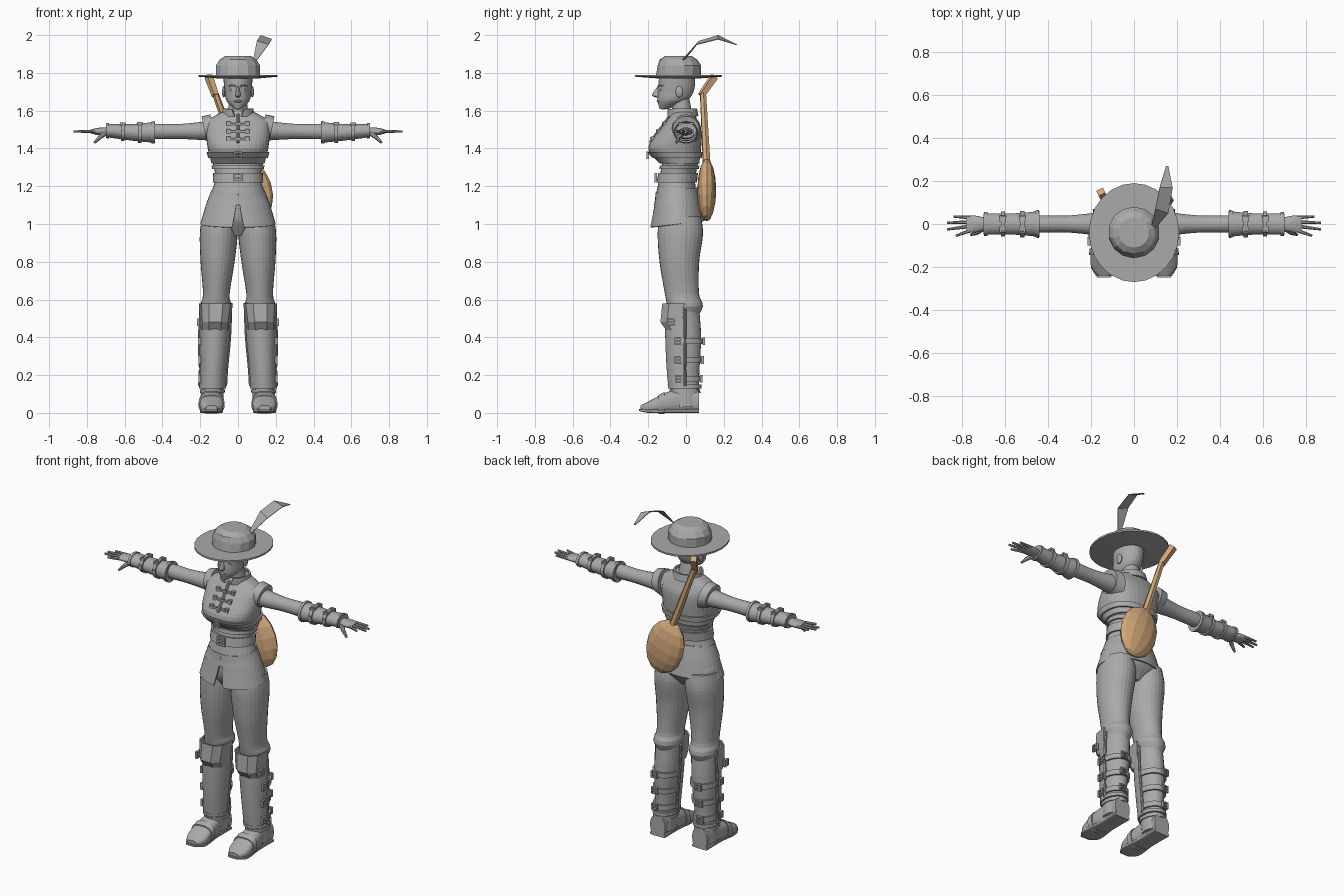
import bpy, bmesh, math
from mathutils import Vector, Matrix

cube = bpy.data.objects.get("Cube")
if cube:
    bpy.data.objects.remove(cube, do_unlink=True)


def material(name, *rgb):
    mat = bpy.data.materials.new(name)
    mat.use_nodes = True
    mat.diffuse_color = (*rgb, 1)
    mat.node_tree.nodes["Principled BSDF"].inputs["Base Color"].default_value = (*rgb, 1)
    return mat


GREY = material("plain_grey", .4, .4, .4)
WOOD = material("light_wood", .65, .4, .2)
smooth_parts = []


def finish(name, bm, mat=GREY, mirror=False, smooth=True, thick=0):
    bmesh.ops.recalc_face_normals(bm, faces=bm.faces)
    mesh = bpy.data.meshes.new(name)
    bm.to_mesh(mesh)
    bm.free()
    mesh.materials.append(mat)
    part = bpy.data.objects.new(name, mesh)
    bpy.context.collection.objects.link(part)
    if thick:
        part.modifiers.new("thickness", "SOLIDIFY").thickness = thick
    if mirror:
        part.modifiers.new("mirror", "MIRROR").use_mirror_merge = False
    if smooth:
        smooth_parts.append(part)


class Profile:
    """Smooth body outline; each row is position, half width, low side, high side."""

    def __init__(self, *rows, axis="z", offset=0, lean=0):
        self.rows, self.offset, self.lean = rows, offset, lean
        self.along = "xyz".index(axis)
        self.across, self.deep = [k for k in range(3) if k != self.along]
        self.knots = [row[0] for row in rows]

    def even(self, count=14):
        first, last = self.knots[0], self.knots[-1]
        return [first + (last - first) * k / count for k in range(count + 1)]

    def slope(self, i):
        a, b = self.rows[max(i - 1, 0)], self.rows[min(i + 1, len(self.rows) - 1)]
        return [(q - p) / (b[0] - a[0]) for p, q in zip(a, b)]

    def at(self, pos):
        # centre and the two radius vectors of the cross-section
        i = max(k for k in range(len(self.rows) - 1) if k == 0 or self.knots[k] <= pos)
        a, b = self.rows[i], self.rows[i + 1]
        h = b[0] - a[0]
        t = (pos - a[0]) / h
        _, wide, low, high = [p + t * t * (3 - 2 * t) * (q - p) + h * t * (1 - t) * ((1 - t) * m - t * n)
                              for p, q, m, n in zip(a, b, self.slope(i), self.slope(i + 1))]
        centre, u, v = Vector(), Vector(), Vector()
        centre[self.along] = pos
        centre[self.across] = self.offset + self.lean * pos
        centre[self.deep] = (low + high) / 2
        u[self.across], v[self.deep] = wide, (high - low) / 2
        return centre, u, v


def skin(bm, rings, closed=True):
    loops = [[bm.verts.new(p) for p in ring] for ring in rings]
    count = len(loops[0])
    for r, s in zip(loops, loops[1:]):
        for k in range(count if closed else count - 1):
            j = (k + 1) % count
            bm.faces.new((r[k], r[j], s[j], s[k]))
    if closed:
        bm.faces.new(loops[0])
        bm.faces.new(loops[-1])


def sweep(name, profile, stops=None, n=28, power=2, grow=0, gap=None, open_at=90, shear=None, **kw):
    # gap: half opening in degrees at the first and last stop, for shells
    stops = stops or profile.even()
    rings = []
    for i, pos in enumerate(stops):
        centre, u, v = profile.at(pos)
        u, v = u + u.normalized() * grow, v + v.normalized() * grow
        half = gap[0] + (gap[1] - gap[0]) * i / (len(stops) - 1) if gap else 0
        ring = []
        for k in range(n + bool(gap)):
            angle = math.radians(open_at + half + (360 - 2 * half) * k / n)
            c, s = (math.copysign(abs(f(angle)) ** (2 / power), f(angle)) for f in (math.cos, math.sin))
            off = u * c + v * s
            if shear:
                source, target, amount = shear
                off[target] += amount * off[source]
            ring.append(centre + off)
        rings.append(ring)
    bm = bmesh.new()
    skin(bm, rings, not gap)
    finish(name, bm, **kw)


def strap(name, profile, pos, width=.03, grow=.01, **kw):
    sweep(name, profile, [pos - width / 2, pos + width / 2], grow=grow, **kw)


def tube(name, points, radius, taper=1, n=8, **kw):
    points = [Vector(p) for p in points]
    last = len(points) - 1
    rings = []
    for i, p in enumerate(points):
        turn = (points[min(i + 1, last)] - points[max(i - 1, 0)]).to_track_quat("Z", "Y")
        r = radius * (1 + (taper - 1) * i / last)
        rings.append([p + turn @ Vector((r * math.cos(a), r * math.sin(a), 0))
                      for a in (math.tau * (k + .5) / n for k in range(n))])
    bm = bmesh.new()
    skin(bm, rings)
    finish(name, bm, **kw)


def boxes(name, items, **kw):
    bm = bmesh.new()
    for centre, size in items:
        bmesh.ops.create_cube(bm, size=1, matrix=Matrix.Translation(centre) @ Matrix.Diagonal((*size, 1)))
    finish(name, bm, smooth=False, **kw)


def buckle(name, centre, facing="y", size=.04, **kw):
    # square frame with a pin
    normal = "xyz".index(facing)
    i, j = [k for k in range(3) if k != normal]
    items = []
    for side in (-1, 0, 1):
        for line, other in ((i, j), (j, i)):
            if side or line == j:
                spot, bar = Vector(centre), Vector((.014, .014, .014))
                spot[line] += side * size * .4
                bar[line], bar[other] = size / 5, size
                items.append((spot, bar))
    boxes(name, items, **kw)


def ball(name, centre, size, turn=Matrix(), u=16, v=10, **kw):
    bm = bmesh.new()
    bmesh.ops.create_uvsphere(bm, u_segments=u, v_segments=v, radius=1,
                              matrix=Matrix.Translation(centre) @ turn @ Matrix.Diagonal((*size, 1)))
    finish(name, bm, **kw)


# Torso: waist, vest, collar, belts and split skirt
waist = Profile((1.1, .17, -.17, .07), (1.2, .13, -.15, .05), (1.25, .12, -.14, .05), (1.35, .14, -.12, .07))
vest = Profile((1.32, .14, -.14, .07), (1.4, .16, -.2, .08), (1.5, .17, -.14, .08),
               (1.55, .16, -.1, .06), (1.6, .07, -.07, .04))
neck = Profile((1.55, .06, -.07, .04), (1.7, .04, -.08, .01))
skirt = Profile((1, .2, -.19, .1), (1.1, .17, -.17, .08), (1.18, .14, -.16, .06))
sweep("waist", waist)
sweep("vest", vest, n=36, power=2.4)
sweep("neck", neck)
sweep("collar", neck, [1.57, 1.61], grow=.02, gap=(12, 24), open_at=270, thick=.01)
sweep("skirt", skirt, n=36, gap=(9, 0), open_at=270, shear=(1, 2, .12), thick=.008)
strap("waist_belt", waist, 1.245, .05)
strap("waist_trim", waist, 1.3, .02)
strap("chest_belt", vest, 1.365, n=36, power=2.4)


def front(profile, z):
    centre, _, depth = profile.at(z)
    return centre - depth


buckle("waist_buckle", front(waist, 1.245) + Vector((0, -.02, 0)), size=.05)
buckle("chest_buckle", front(vest, 1.365) + Vector((0, -.02, 0)))

# Chest fastenings: crossing bars with knobs on a placket
clasps = []
for z in (1.45, 1.49, 1.53):
    spot = front(vest, z)
    clasps += [(spot, (.09, .016, .01)), (spot, (.02, .024, .02))]
    clasps += [(spot + Vector((side * .05, .004, 0)), (.02, .02, .024)) for side in (-1, 1)]
boxes("chest_clasps", clasps)
tube("vest_placket", [front(vest, z) for z in (1.43, 1.48, 1.53, 1.58)], .008)

# Arms with shoulder caps and strapped bracers
arm = Profile((.12, .06, 1.44, 1.55), (.3, .04, 1.45, 1.53), (.45, .04, 1.45, 1.53), (.69, .03, 1.47, 1.51),
              (.74, .04, 1.47, 1.51), (.78, .04, 1.48, 1.5), axis="x")
bracer = Profile((.44, .06, 1.43, 1.54), (.55, .05, 1.44, 1.53), (.7, .05, 1.46, 1.53), axis="x")
cap = Profile((.13, .08, 1.42, 1.58), (.18, .07, 1.44, 1.57), axis="x")
sweep("arm", arm, arm.even(24), mirror=True)
sweep("bracer", bracer, mirror=True)
sweep("shoulder_cap", cap, shear=(2, 0, .2), mirror=True)
for x in (.45, .69):
    strap("bracer_rim", bracer, x, .015, .005, mirror=True)
for x in (.52, .61):
    strap("bracer_strap", bracer, x, .02, .008, mirror=True)
    centre, wide, tall = bracer.at(x)
    for side in (-.5, .5):
        buckle("bracer_buckle", centre + tall + wide * side, "z", .03, mirror=True)
    boxes("bracer_stud", [(centre - wide, (.02, .02, .03))], mirror=True)

# Hands
for i, reach in enumerate((.83, .87, .87, .84)):
    y = .02 * (i - 1.5)
    knuckle, tip = Vector((.76, y, 1.49)), Vector((reach, y * 1.5 - .01, 1.49))
    tube("finger", [knuckle, knuckle.lerp(tip, .5), tip], .01, .6, mirror=True)
tube("thumb", [(.69, -.01, 1.49), (.73, -.04, 1.46), (.76, -.05, 1.43)], .016, .4, mirror=True)

# Trousers
LEG = dict(offset=.14, lean=-.04)
pelvis = Profile((.94, .06, -.1, .03), (1.02, .18, -.15, .09), (1.12, .16, -.16, .07))
trousers = Profile((.52, .06, -.09, .07), (.57, .08, -.1, .09), (.62, .07, -.11, .07),
                   (.8, .09, -.14, .07), (.95, .1, -.15, .09), (1.04, .09, -.14, .08), **LEG)
sweep("pelvis", pelvis)
sweep("trouser_leg", trousers, trousers.even(24), mirror=True)

# Boots with greaves, knee guards and straps
boot = Profile((.03, .06, -.07, .07), (.2, .06, -.09, .07), (.4, .07, -.1, .08), (.55, .07, -.1, .07), **LEG)
knee = Profile((.44, .08, -.11, .08), (.48, .08, -.14, .1), (.58, .09, -.13, .11), **LEG)
sweep("boot_shaft", boot, mirror=True)
sweep("greave", boot, boot.even()[3:], grow=.01, gap=(90, 90), thick=.008, mirror=True)
sweep("knee_guard", knee, knee.knots, n=5, power=2.6, gap=(90, 90), thick=.008, smooth=False, mirror=True)
strap("greave_rim", boot, .14, .02, .012, mirror=True)
for side in (-1, 1):
    edge = [boot.at(z) for z in boot.even()[3:]]
    tube("greave_edge", [(c.x + side * (u.x + .01), -.005, c.z) for c, u, v in edge], .008, mirror=True)
buckle("knee_buckle", (.21, -.08, .48), "x", mirror=True)
for z in (.18, .28, .38):
    strap("boot_strap", boot, z, mirror=True)
    centre, wide, deep = boot.at(z)
    buckle("boot_buckle", centre + wide + Vector((.01, -.03, 0)), "x", mirror=True)
    buckle("boot_back_buckle", centre + deep * 1.15 + wide * .3, mirror=True)

# Shoes
foot = Profile((-.24, .03, .01, .04), (-.2, .06, 0, .06), (-.1, .06, 0, .11), (0, .05, 0, .13),
               (.07, .05, 0, .12), axis="y", offset=.14)
sole = Profile((-.25, .03, .01, .02), (-.2, .06, 0, .02), (-.07, .05, 0, .02), (.07, .05, 0, .02),
               axis="y", offset=.14)
sweep("shoe", foot, power=2.6, mirror=True)
sweep("shoe_sole", sole, power=6, mirror=True)
strap("shoe_strap", foot, -.13, grow=.006, power=2.6, mirror=True)
strap("ankle_cuff", boot, .115, .02, .006, mirror=True)

# Head and face
head = Profile((1.61, .02, -.14, -.09), (1.65, .06, -.15, 0), (1.7, .07, -.15, .04), (1.8, .08, -.14, .05))
nose = Profile((1.67, .01, -.16, -.11), (1.68, .015, -.18, -.11), (1.73, .007, -.15, -.11))
sweep("head", head)
sweep("nose", nose, n=12)
ball("lips", (0, -.145, 1.65), (.02, .01, .008))
ball("chin", (0, -.12, 1.62), (.02, .02, .015))
ball("eye", (.03, -.13, 1.71), (.014, .01, .008), mirror=True)
tube("eyebrow", [(.01, -.145, 1.73), (.03, -.14, 1.735), (.05, -.12, 1.73)], .005, .6, mirror=True)
ball("ear", (.075, -.035, 1.7), (.01, .02, .03), mirror=True)

# Hat and feather
brim = Profile((1.77, .1, -.14, .06), (1.78, .21, -.27, .19), (1.79, .21, -.27, .19))
crown = Profile((1.78, .12, -.16, .08), (1.84, .12, -.15, .08), (1.87, .1, -.14, .06), (1.89, .07, -.11, .03))
sweep("hat_brim", brim, brim.knots, n=24, smooth=False)
sweep("hat_crown", crown, crown.knots, n=14, smooth=False)
bm = bmesh.new()
skin(bm, [[(.08, -.01, 1.87), (.1, -.02, 1.87)], [(.1, .07, 1.97), (.16, .05, 1.95)],
          [(.12, .17, 2), (.18, .17, 1.98)], [(.15, .27, 1.95), (.16, .27, 1.95)]], closed=False)
finish("feather", bm, smooth=False, thick=.004)

# Lute carried on the back
lean = Matrix.Rotation(math.radians(-19), 4, "Y")
ball("lute_body", (.06, .11, 1.18), (.12, .05, .17), lean, u=12, v=8, mat=WOOD, smooth=False)
tube("lute_neck", [(.02, .11, 1.3), (-.12, .09, 1.69)], .022, .8, n=6, mat=WOOD, smooth=False)
tube("lute_head", [(-.12, .08, 1.68), (-.155, .15, 1.78)], .02, 1.2, n=4, mat=WOOD, smooth=False)

# Smooth shading with sharp edges kept
for part in bpy.context.view_layer.objects:
    part.select_set(part in smooth_parts)
bpy.context.view_layer.objects.active = smooth_parts[0]
bpy.ops.object.shade_smooth_by_angle(angle=math.radians(40))
